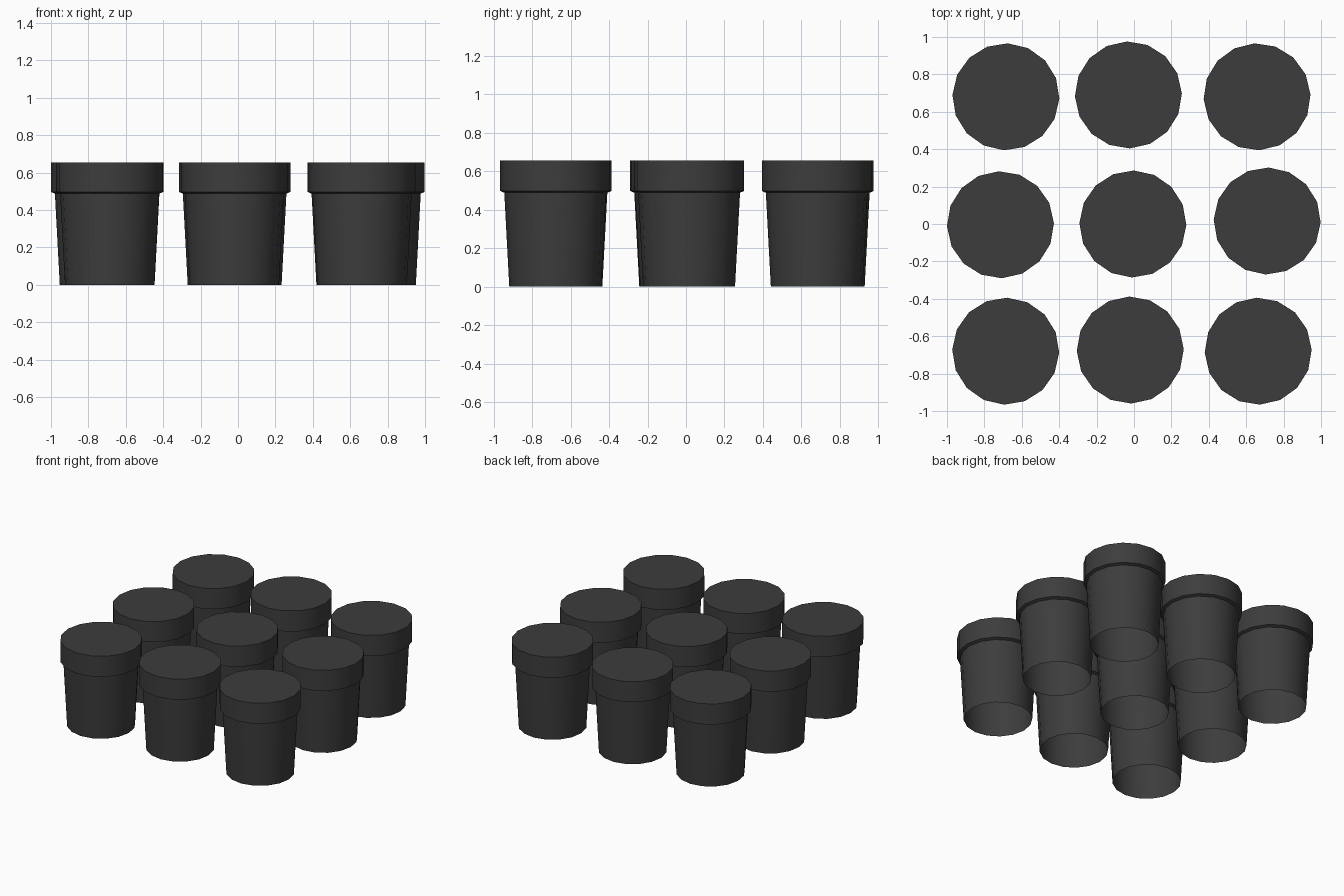
import bpy, bmesh, math

cube = bpy.data.objects.get("Cube")
if cube:
    bpy.data.objects.remove(cube, do_unlink=True)

SIDES = 16

# Dark plastic shared by every pot
plastic = bpy.data.materials.new("dark_grey_plastic")
plastic.use_nodes = True
colour = (0.046, 0.046, 0.046, 1)
plastic.diffuse_color = colour
plastic.node_tree.nodes["Principled BSDF"].inputs["Base Color"].default_value = colour

# Pot profile as (radius, height): tapered wall, underside of rim, upright rim
PROFILE = [(0.239, 0), (0.265, 0.488), (0.286, 0.497), (0.286, 0.655)]


def pot_mesh():
    """Open-bottomed tapered pot with a thick rim and a flat closed top."""
    bm = bmesh.new()
    rings = []
    for radius, z in PROFILE:
        angles = [math.tau * i / SIDES for i in range(SIDES)]
        rings.append([bm.verts.new((radius * math.cos(a), radius * math.sin(a), z))
                      for a in angles])
    for low, high in zip(rings, rings[1:]):
        for i in range(SIDES):
            j = (i + 1) % SIDES
            bm.faces.new((low[i], low[j], high[j], high[i]))
    bm.faces.new(rings[-1])
    mesh = bpy.data.meshes.new("pot")
    bm.to_mesh(mesh)
    bm.free()
    mesh.materials.append(plastic)
    return mesh


# Loose three by three arrangement: name, x, y, turn in degrees
LAYOUT = [
    ("back_right", -0.685, 0.68, -2), ("back_middle", -0.03, 0.69, 1.5),
    ("back_left", 0.658, 0.68, 2.5), ("middle_right", -0.714, -0.004, 1.6),
    ("centre", -0.006, 0, -1), ("middle_left", 0.712, 0.016, -1.6),
    ("front_right", -0.686, -0.68, -1.6), ("front_middle", -0.02, -0.674, 1),
    ("front_left", 0.664, -0.68, 1.6),
]

bpy.ops.object.select_all(action="DESELECT")
for name, x, y, turn in LAYOUT:
    pot = bpy.data.objects.new(name + "_pot", pot_mesh())
    bpy.context.collection.objects.link(pot)
    pot.location = (x, y, 0)
    pot.rotation_euler.z = math.radians(turn)
    pot.select_set(True)
    bpy.context.view_layer.objects.active = pot

# Smooth walls, crisp rim edges
bpy.ops.object.shade_smooth_by_angle(angle=math.radians(30))
